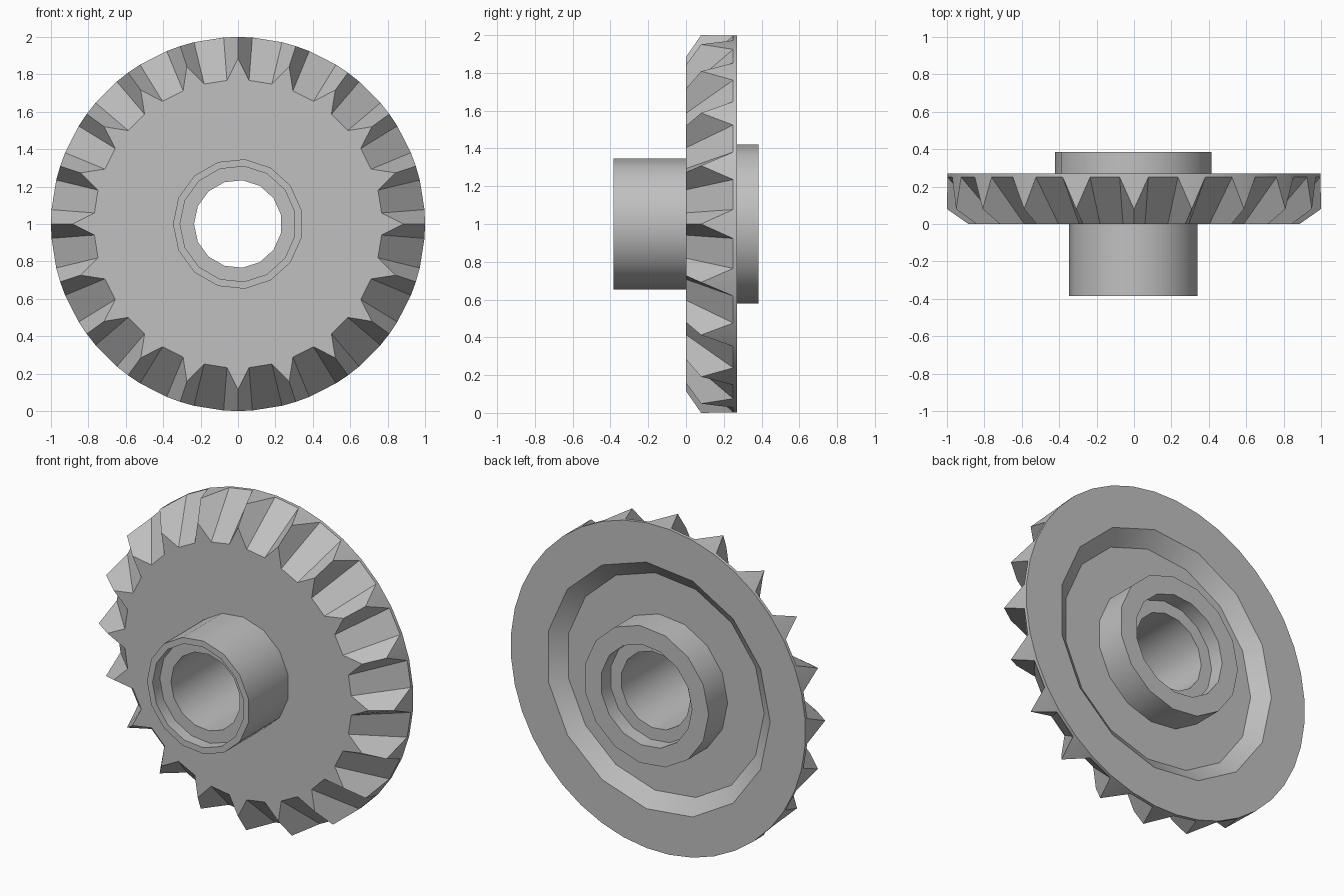
import bpy
import bmesh
import math
from mathutils import Vector

if "Cube" in bpy.data.objects:
    bpy.data.objects.remove(bpy.data.objects["Cube"], do_unlink=True)

TEETH = 20
SIDES = 15

steel = bpy.data.materials.new("grey_steel")
steel.use_nodes = True
GREY = (0.53, 0.53, 0.53, 1)
steel.diffuse_color = GREY
steel.node_tree.nodes["Principled BSDF"].inputs["Base Color"].default_value = GREY


def point(radius, degrees, y):
    a = math.radians(degrees)
    return Vector((radius * math.cos(a), y, 1 + radius * math.sin(a)))


def ring(bm, radius, y):
    """Polygon around the y axis with a corner pointing to -x."""
    return [bm.verts.new(point(radius, 180 + 360 * i / SIDES, y)) for i in range(SIDES)]


def bridge(bm, a, b):
    for i in range(len(a)):
        j = (i + 1) % len(a)
        bm.faces.new((a[i], a[j], b[j], b[i]))


def fill_between(bm, outer, inner, normal):
    """Flat face with a hole, between two loops of vertices."""
    edges = []
    for loop in (outer, inner):
        for i, v in enumerate(loop):
            w = loop[(i + 1) % len(loop)]
            edges.append(bm.edges.get((v, w)) or bm.edges.new((v, w)))
    bmesh.ops.triangle_fill(bm, use_beauty=True, edges=edges, normal=normal)


def finish(bm, name):
    bmesh.ops.recalc_face_normals(bm, faces=bm.faces)
    mesh = bpy.data.meshes.new(name)
    bm.to_mesh(mesh)
    bm.free()
    mesh.materials.append(steel)
    obj = bpy.data.objects.new(name, mesh)
    bpy.context.collection.objects.link(obj)
    bpy.ops.object.select_all(action="DESELECT")
    obj.select_set(True)
    bpy.context.view_layer.objects.active = obj
    bpy.ops.object.shade_smooth_by_angle(angle=math.radians(30))


# Hub: turned sleeve with a front boss, a wider back collar and a counterbored hole
bm = bmesh.new()
profile = [(0.235, -0.315), (0.31, -0.315), (0.31, -0.385), (0.348, -0.385),
           (0.348, 0.1), (0.423, 0.1), (0.423, 0.385), (0.31, 0.385),
           (0.31, 0.295), (0.235, 0.295)]
rings = [ring(bm, r, y) for r, y in profile]
for k in range(len(rings)):
    bridge(bm, rings[k], rings[(k + 1) % len(rings)])
finish(bm, "hub")

# Toothed wheel: ridged teeth standing on a conical valley floor
bm = bmesh.new()
HALF = 4.4
front_loop, rim_front, rim_back, crests = [], [], [], []
for t in range(TEETH):
    a = 360 * t / TEETH
    inner = [bm.verts.new(point(0.77, a + s * HALF, 0)) for s in (-1, 1)]
    tip = bm.verts.new(point(0.885, a, 0))
    front_loop += [inner[0], tip, inner[1]]
    crests.append(bm.verts.new(point(1, a, 0.08)))
    for s in (-1, 1):
        rim_front.append(bm.verts.new(point(1, a + s * HALF, 0.25)))
        rim_back.append(bm.verts.new(point(1, a + s * HALF, 0.27)))

for t in range(TEETH):
    n = (t + 1) % TEETH
    in_a, tip, in_b = front_loop[3 * t:3 * t + 3]
    out_a, out_b = rim_front[2 * t:2 * t + 2]
    # Two flanks, the outer end, and the valley to the next tooth
    bm.faces.new((in_a, tip, crests[t], out_a))
    bm.faces.new((tip, in_b, out_b, crests[t]))
    bm.faces.new((out_a, crests[t], out_b))
    bm.faces.new((in_b, front_loop[3 * n], rim_front[2 * n], out_b))
bridge(bm, rim_front, rim_back)

# Dished back and the seat that the hub passes through
dish = [ring(bm, r, y) for r, y in [(0.33, 0), (0.33, 0.2), (0.67, 0.2), (0.76, 0.27)]]
for a, b in zip(dish, dish[1:]):
    bridge(bm, a, b)
fill_between(bm, front_loop, dish[0], Vector((0, -1, 0)))
fill_between(bm, rim_back, dish[-1], Vector((0, 1, 0)))
finish(bm, "toothed_wheel")
